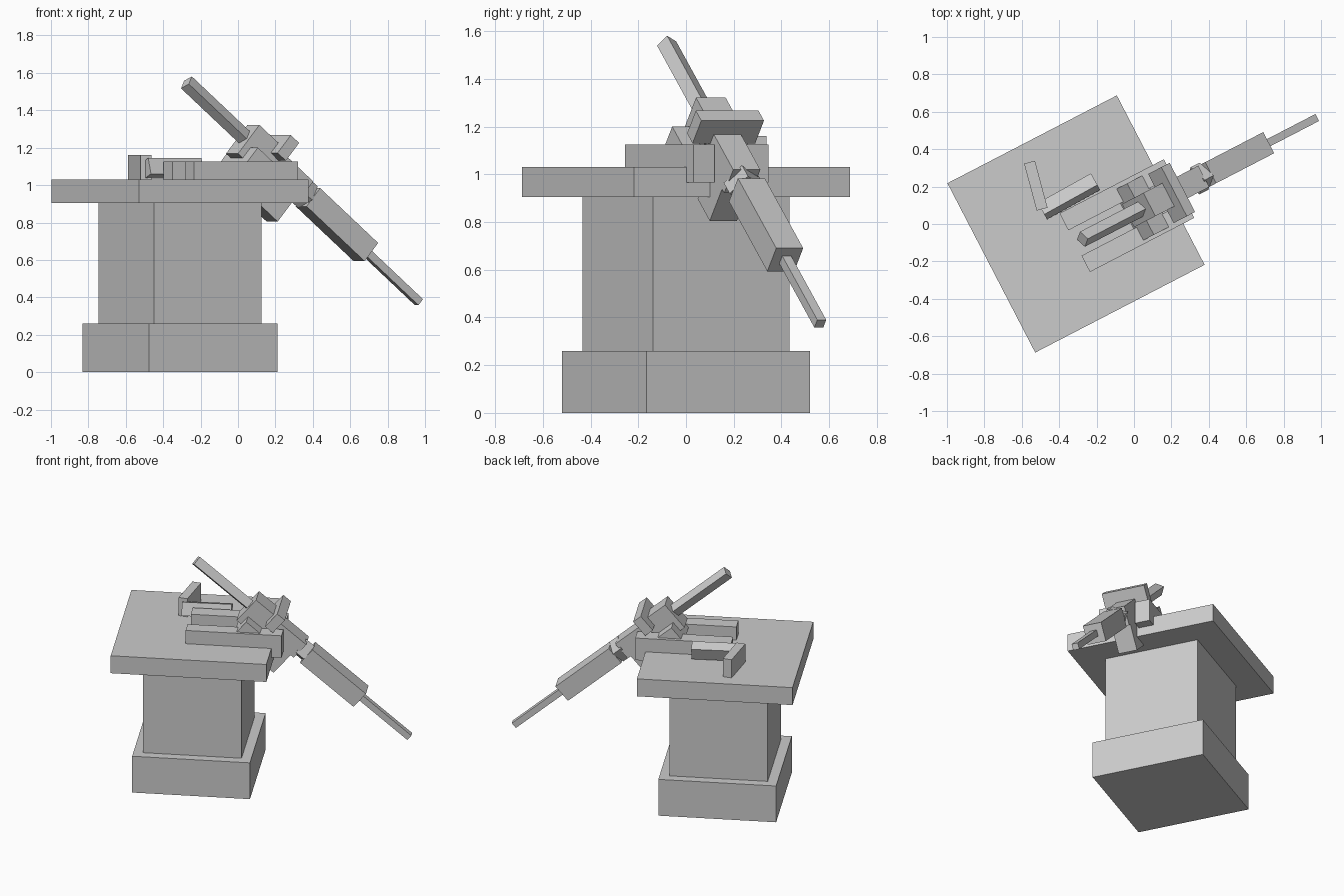
import bpy, bmesh
from math import radians
from mathutils import Matrix, Vector

default = bpy.data.objects.get("Cube")
if default:
    bpy.data.objects.remove(default, do_unlink=True)

grey = bpy.data.materials.new("plain_grey")
grey.use_nodes = True
colour = (0.6, 0.6, 0.6, 1)
grey.diffuse_color = colour
grey.node_tree.nodes["Principled BSDF"].inputs["Base Color"].default_value = colour

# Turned frame of the stand, and the pitched frame of the gun (x runs to the muzzle)
stand = Matrix.Translation((-0.31, 0, 0)) @ Matrix.Rotation(radians(27.4), 4, "Z")
gun = stand @ Matrix.Translation((-0.007, -0.088, 1.549)) @ Matrix.Rotation(radians(40), 4, "Y")


def box(name, frame, xs, ys, zs, roll=0, yaw=0):
    """Box between the given ranges, rolled and yawed about its own centre."""
    ranges = (xs, ys, zs)
    centre = Vector([(a + b) / 2 for a, b in ranges])
    size = Vector([b - a for a, b in ranges])
    matrix = (frame @ Matrix.Translation(centre) @ Matrix.Rotation(radians(yaw), 4, "Z")
              @ Matrix.Rotation(radians(roll), 4, "X") @ Matrix.Diagonal(size).to_4x4())
    bm = bmesh.new()
    bmesh.ops.create_cube(bm, size=1, matrix=matrix)
    mesh = bpy.data.meshes.new(name)
    bm.to_mesh(mesh)
    bm.free()
    mesh.materials.append(grey)
    obj = bpy.data.objects.new(name, mesh)
    bpy.context.collection.objects.link(obj)
    return obj


def span(half):
    return (-half, half)


# Pedestal
for name, half, zs in (("base", 0.386, (0, 0.26)),
                       ("column", 0.3225, (0.26, 0.905)),
                       ("table_top", 0.51, (0.905, 1.03))):
    box(name, stand, span(half), span(half), zs)

# Mounting rails, sunk into the table top
box("right_rail", stand, (-0.052, 0.576), (-0.262, -0.164), (0.967, 1.125))
box("left_rail", stand, (-0.052, 0.576), (-0.011, 0.091), (0.967, 1.125))

# Gun, from the rear bar to the muzzle
box("rear_bar", gun, (0, 0.47), span(0.0305), span(0.0305), roll=-30)
box("receiver", gun, (0.455, 0.64), span(0.07), (-0.115, 0.085))
box("trunnion", gun, (0.492, 0.62), span(0.155), (-0.17, -0.042))
box("cross_plate", gun, (0.604, 0.669), span(0.148), (0.015, 0.139))
box("barrel_shroud", gun, (0.63, 0.9), span(0.064), span(0.064))
box("magazine", gun, (0.73, 0.874), span(0.064), (-0.238, -0.05))
box("collar", gun, (0.885, 0.955), span(0.055), span(0.055), roll=-30)
box("barrel_housing", gun, (0.955, 1.411), span(0.0635), span(0.0635))
box("barrel", gun, (1.40, 1.828), span(0.021), span(0.021))

# Loose parts lying on the table
level = Matrix.Identity(4)
box("loose_bar", level, (-0.51, -0.185), (0.11, 0.185), (1.045, 1.135), roll=-20, yaw=29)
box("loose_plate", level, (-0.655, -0.395), (0.175, 0.235), (1.03, 1.16), yaw=-75)
